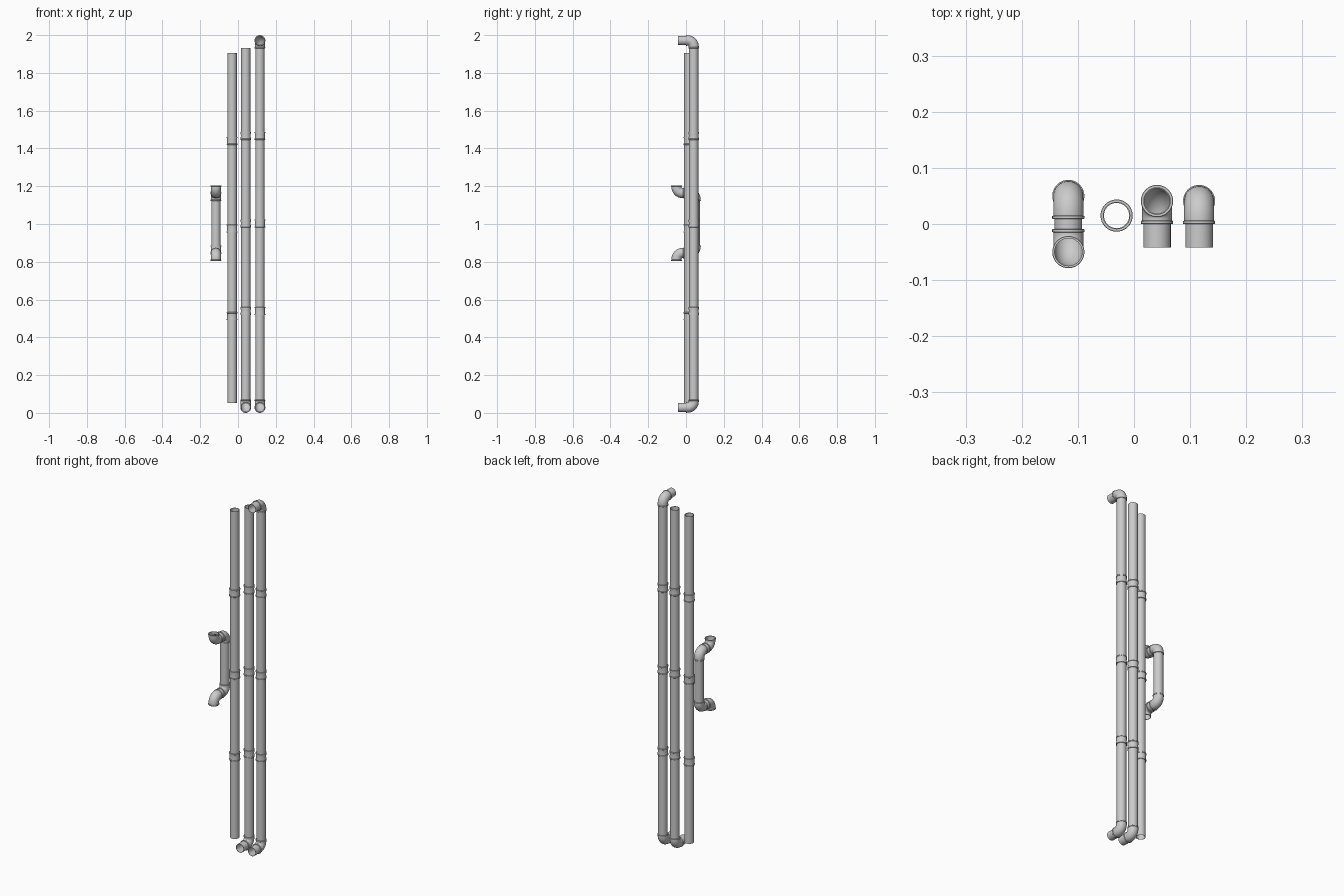
import bpy, math
from mathutils import Vector

if "Cube" in bpy.data.objects:
    bpy.data.objects.remove(bpy.data.objects["Cube"])

SIDES = 32
R_PIPE, R_BORE, R_SLEEVE, R_RING = 0.0245, 0.0225, 0.0268, 0.0287
REACH, BEND = 0.041, 0.031
Y, Z = Vector((0, 1, 0)), Vector((0, 0, 1))
X = Vector((1, 0, 0))


def sweep(name, outer, bore):
    """Hollow part: outer/bore are lists of (point, tangent, radius) in a YZ plane."""
    rings = outer + bore[::-1]
    verts, faces = [], []
    for p, t, r in rings:
        side = X.cross(t).normalized()
        for i in range(SIDES):
            a = math.tau * i / SIDES
            verts.append(p + (X * math.cos(a) + side * math.sin(a)) * r)
    n = len(rings)
    for k in range(n):
        a, b = k * SIDES, (k + 1) % n * SIDES
        for i in range(SIDES):
            j = (i + 1) % SIDES
            faces.append((a + i, b + i, b + j, a + j))
    me = bpy.data.meshes.new(name)
    me.from_pydata([tuple(v) for v in verts], [], [f[::-1] for f in faces])
    ob = bpy.data.objects.new(name, me)
    bpy.context.collection.objects.link(ob)
    # consistent outward normals
    import bmesh
    bm = bmesh.new()
    bm.from_mesh(me)
    bmesh.ops.recalc_face_normals(bm, faces=bm.faces)
    bm.to_mesh(me)
    bm.free()
    bpy.ops.object.select_all(action='DESELECT')
    ob.select_set(True)
    bpy.context.view_layer.objects.active = ob
    bpy.ops.object.shade_smooth_by_angle(angle=math.radians(35))
    return ob


def pipe(name, a, b):
    a, b = Vector(a), Vector(b)
    t = (b - a).normalized()
    sweep(name, [(a, t, R_PIPE), (b, t, R_PIPE)], [(a, t, R_BORE), (b, t, R_BORE)])


# raised lip profile: distance from the socket end, radius
LIP = [(0, R_RING - 0.0008), (0.001, R_RING), (0.005, R_RING), (0.006, R_SLEEVE)]


def coupling(name, x, y, z, half=0.021):
    c = Vector((x, y, z))
    outer = [(c + Z * (d - half), Z, r) for d, r in LIP]
    outer += [(c + Z * s * 0.002, Z, R_SLEEVE - 0.0006) for s in (-1, 1)]
    outer += [(c + Z * (half - d), Z, r) for d, r in LIP[::-1]]
    bore = [(c + Z * s * half, Z, R_PIPE - 0.0005) for s in (-1, 1)]
    sweep(name, outer, bore)


def elbow(name, corner, da, db):
    corner = Vector(corner)
    outer = [(corner + da * (REACH - d), -da, r) for d, r in LIP]
    bore = [(corner + da * REACH, -da, R_PIPE)]
    c = corner + BEND * (da + db)
    for k in range(9):
        t = math.radians(90) * k / 8
        p = c - BEND * (db * math.cos(t) + da * math.sin(t))
        tan = db * math.sin(t) - da * math.cos(t)
        outer.append((p, tan, R_SLEEVE))
        bore.append((p, tan, R_PIPE))
    outer += [(corner + db * (REACH - d), db, r) for d, r in LIP[::-1]]
    bore.append((corner + db * REACH, db, R_PIPE))
    sweep(name, outer, bore)


def outlet_elbow(name, x, y, z, leg):
    # elbow turning to the front with a short plain spigot
    elbow(name, (x, y, z), leg, -Y)
    pipe(name + "_spigot", (x, y - REACH + 0.012, z), (x, -0.042, z))


LOW, HIGH = R_RING, 2 - R_RING
STEP = 0.464

# plain straight pipe
pipe("plain_pipe", (-0.031, 0.015, 0.052), (-0.031, 0.015, 1.905))
for i in range(3):
    coupling(f"plain_coupling_{i}", -0.031, 0.015, 0.512 + i * STEP)

# downpipe with one elbow, and downpipe with two elbows
for label, x, top in (("single_bend", 0.041, 1.932), ("double_bend", 0.116, HIGH - REACH + 0.01)):
    pipe(label + "_pipe", (x, 0.041, LOW + REACH - 0.01), (x, 0.041, top))
    outlet_elbow(label + "_foot_elbow", x, 0.041, LOW, Z)
    for i in range(3):
        coupling(f"{label}_coupling_{i}", x, 0.041, 0.539 + i * STEP)
outlet_elbow("double_bend_top_elbow", 0.116, 0.041, HIGH, -Z)

# offset piece: vertical pipe with a pair of elbows at each end
ox, mid, h = -0.117, 1.005, 0.159
pipe("offset_pipe", (ox, 0.05, mid - h + 0.03), (ox, 0.05, mid + h - 0.03))
for label, s in (("upper", 1), ("lower", -1)):
    z = mid + s * h
    elbow(f"offset_{label}_back_elbow", (ox, 0.05, z), -Z * s, -Y)
    elbow(f"offset_{label}_front_elbow", (ox, -0.05, z), Y, Z * s)
    pipe(f"offset_{label}_joint", (ox, -0.02, z), (ox, 0.02, z))
